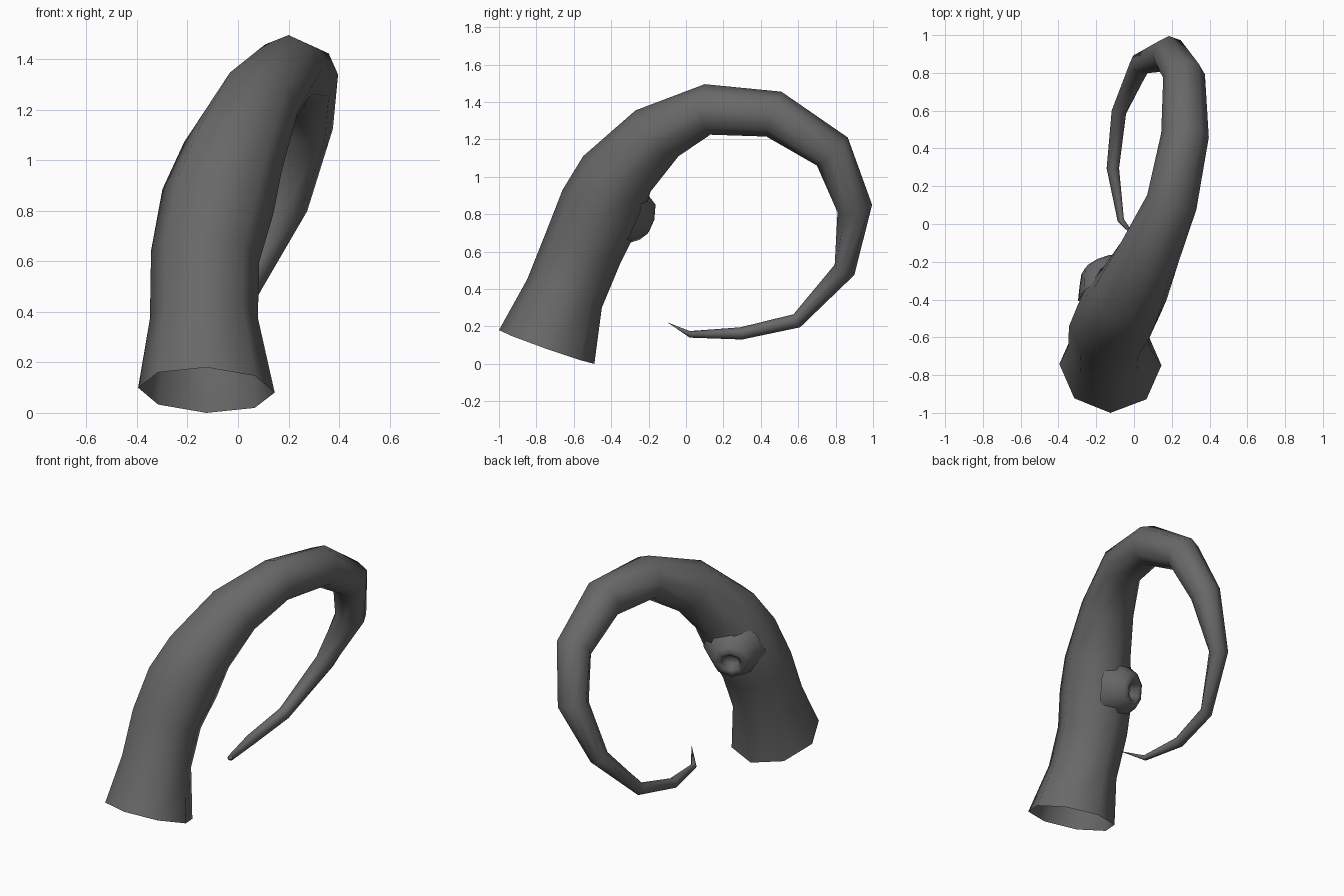
import bpy, bmesh, math
from mathutils import Vector

if "Cube" in bpy.data.objects:
    bpy.data.objects.remove(bpy.data.objects["Cube"])

SIDES = 8
grey = bpy.data.materials.new("dark_grey")
grey.diffuse_color = (0.14, 0.14, 0.14, 1)
grey.use_nodes = True
grey.node_tree.nodes["Principled BSDF"].inputs["Base Color"].default_value = grey.diffuse_color


def loft(name, rings, tip=None):
    """Skin a list of equal rings, optionally closing the last one to a point."""
    bm = bmesh.new()
    loops = [[bm.verts.new(p) for p in ring] for ring in rings]
    n = len(loops[0])
    for a, b in zip(loops, loops[1:]):
        for i in range(n):
            j = (i + 1) % n
            bm.faces.new((a[i], a[j], b[j], b[i]))
    if tip is not None:
        end = bm.verts.new(tip)
        for i in range(n):
            bm.faces.new((loops[-1][i], loops[-1][(i + 1) % n], end))
    mesh = bpy.data.meshes.new(name)
    bm.to_mesh(mesh)
    bm.free()
    mesh.materials.append(grey)
    mesh.shade_smooth()
    obj = bpy.data.objects.new(name, mesh)
    bpy.context.collection.objects.link(obj)
    return obj


def ring(center, u, v):
    return [center + u * math.cos(2 * math.pi * i / SIDES)
            + v * math.sin(2 * math.pi * i / SIDES) for i in range(SIDES)]


# Curled horn: centre x, then outer (y, z) and inner (y, z) of each section
sections = [
    (-0.125, -1.00, 0.18, -0.49, 0.00),
    (-0.135, -0.85, 0.45, -0.45, 0.30),
    (-0.13, -0.75, 0.70, -0.35, 0.54),
    (-0.08, -0.66, 0.93, -0.25, 0.74),
    (-0.02, -0.55, 1.11, -0.19, 0.92),
    (0.08, -0.27, 1.355, -0.04, 1.11),
    (0.20, 0.10, 1.495, 0.13, 1.225),
    (0.27, 0.51, 1.455, 0.43, 1.215),
    (0.265, 0.865, 1.21, 0.70, 1.06),
    (0.185, 0.995, 0.85, 0.81, 0.81),
    (0.035, 0.90, 0.475, 0.795, 0.53),
    (-0.08, 0.61, 0.195, 0.575, 0.265),
    (-0.112, 0.30, 0.13, 0.29, 0.195),
    (-0.07, 0.02, 0.14, 0.02, 0.175),
]
tip = Vector((0.03, -0.10, 0.222))
centers = [Vector((x, (a + c) / 2, (b + d) / 2)) for x, a, b, c, d in sections]
path = centers + [tip]
horn_rings = []
for k, (x, yo, zo, yi, zi) in enumerate(sections):
    out = Vector((0, yo - yi, zo - zi)) / 2
    along = path[k + 1] - path[max(k - 1, 0)]
    if k == 0:
        along = Vector((0.02, 0.18, 0.51))
    side = out.cross(along).normalized() * out.length
    horn_rings.append(ring(centers[k], side, out))
loft("horn", horn_rings, tip)

# Raised socket with a hollow, on the back left of the horn
axis = Vector((-0.40, 0.87, -0.28)).normalized()
rim = Vector((-0.18, -0.205, 0.77))
u = axis.cross(Vector((0, 0, 1))).normalized()
v = axis.cross(u)
profile = [(0.19, -0.14), (0.15, -0.07), (0.115, -0.015), (0.085, 0.0),
           (0.06, -0.008), (0.045, -0.05)]
loft("socket", [ring(rim + axis * h, u * r, v * r) for r, h in profile],
     rim + axis * -0.06)

# Consistent outward normals
for obj in bpy.context.collection.objects:
    bm = bmesh.new()
    bm.from_mesh(obj.data)
    bmesh.ops.recalc_face_normals(bm, faces=bm.faces)
    bm.to_mesh(obj.data)
    bm.free()
